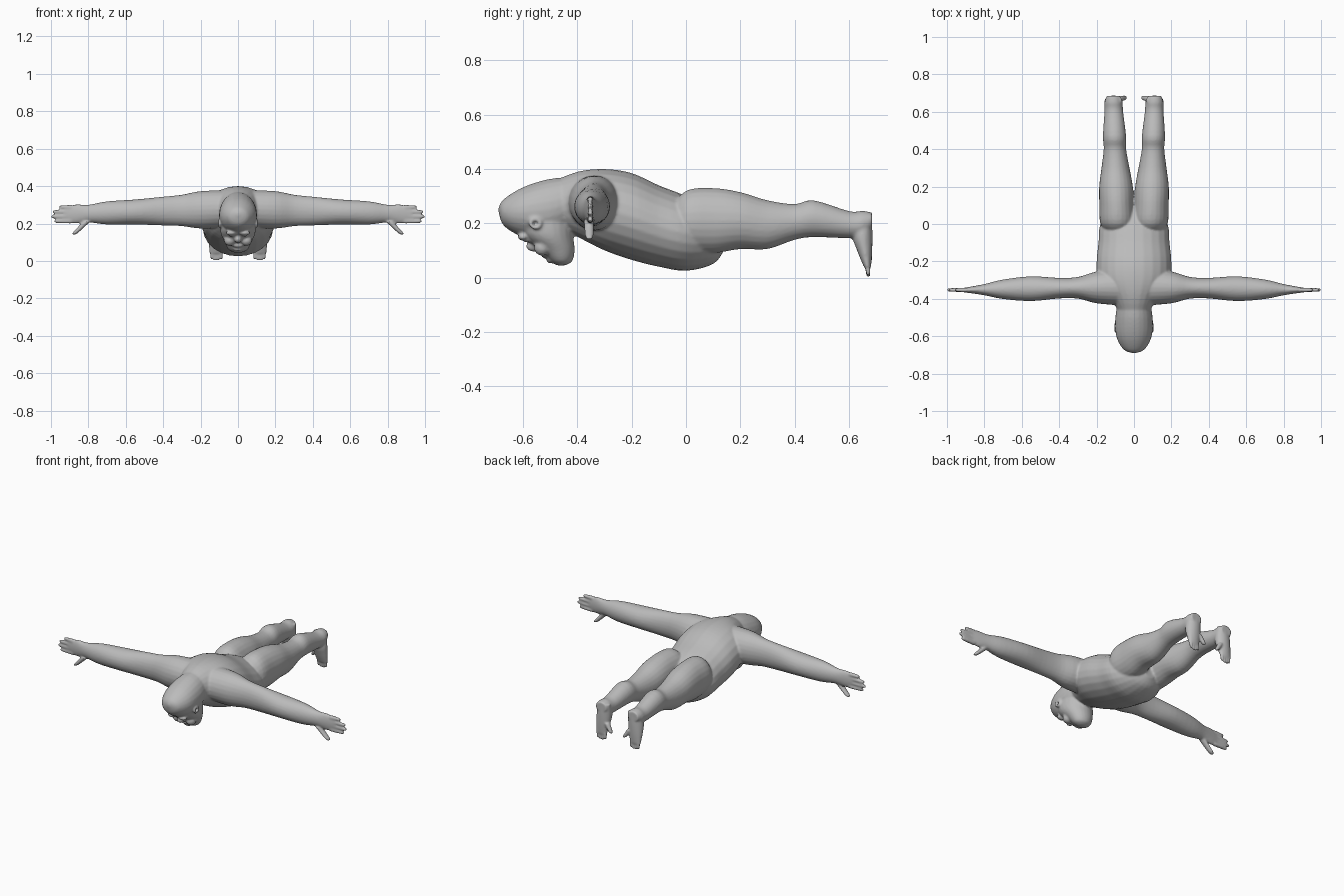
import bpy, bmesh, math
from mathutils import Vector

if "Cube" in bpy.data.objects:
    bpy.data.objects.remove(bpy.data.objects["Cube"])

tone = 0.5
grey = (tone, tone, tone, 1)
skin = bpy.data.materials.new("grey skin")
skin.use_nodes = True
skin.diffuse_color = grey
skin.node_tree.nodes["Principled BSDF"].inputs["Base Color"].default_value = grey

bm = bmesh.new()


def curve_through(stations, steps):
    """Smooth every column of the stations with a Catmull-Rom curve."""
    last = len(stations) - 1
    rows = []
    for i in range(last):
        before, after = stations[max(i - 1, 0)], stations[min(i + 2, last)]
        for step in range(steps):
            t = step / steps
            rows.append([b + t / 2 * (c - a + t * (2 * a - 5 * b + 4 * c - d + t * (3 * (b - c) + d - a)))
                         for a, b, c, d in zip(before, stations[i], stations[i + 1], after)])
    return rows + [stations[last]]


def tube(axis, stations, side=1, sides=24, steps=4):
    """Skin ellipses given as place, then centre and radius on each other axis."""
    first, second = [other for other in range(3) if other != axis]
    rings = []
    for place, centre_a, radius_a, centre_b, radius_b in curve_through(stations, steps):
        ring = []
        for k in range(sides):
            angle = math.tau * k / sides
            point = Vector()
            point[axis] = place
            point[first] = centre_a + radius_a * math.cos(angle)
            point[second] = centre_b + radius_b * math.sin(angle)
            point.x *= side
            ring.append(bm.verts.new(point))
        rings.append(ring)
    for ring, following in zip(rings, rings[1:]):
        for k in range(sides):
            bm.faces.new((ring[k - 1], ring[k], following[k], following[k - 1]))
    bm.faces.new(rings[0])
    bm.faces.new(rings[-1])


def span(low, high):
    """Centre and radius between two limits."""
    return (low + high) / 2, (high - low) / 2


def blob(centre, size, side=1, bands=10):
    """Ellipsoid."""
    x, y, z = centre
    width, depth, height = size
    rows = []
    for band in range(bands):
        angle = math.pi * (band + .5) / bands
        swell = math.sin(angle)
        rows.append((x - width * math.cos(angle), y, depth * swell, z, height * swell))
    tube(0, rows, side, sides=16, steps=1)


def digit(axis, start, end, radius, side):
    """Finger or toe, slimmer towards a rounded tip."""
    first, second = [other for other in range(3) if other != axis]
    rows = []
    for along in (0, .3, .6, .9, 1):
        point = Vector(start).lerp(Vector(end), along)
        size = radius * (1 - along / 4 - along ** 20 / 2)
        rows.append((point[axis], point[first], size, point[second], size))
    tube(axis, rows, side, sides=16)


# Torso: place along y, half width, underside, back
torso = [(-.5, .07, .2, .35), (-.4, .12, .15, .39), (-.3, .19, .1, .4), (-.2, .2, .065, .385),
         (-.1, .19, .04, .34), (0, .18, .025, .3), (.1, .12, .05, .24), (.14, .04, .1, .18)]
# Skull and nape, in the same order
skull = [(-.69, .01, .24, .26), (-.67, .057, .19, .29), (-.6, .095, .15, .333),
         (-.5, .1, .14, .364), (-.4, .08, .2, .37)]
for outline in (torso, skull):
    tube(1, [(y, 0, width, *span(low, high)) for y, width, low, high in outline])

# Jaw: height, half width, face side, throat side
jaw = [(.24, .09, -.64, -.41), (.16, .095, -.61, -.415), (.1, .072, -.54, -.41),
       (.06, .05, -.5, -.42), (.045, .02, -.475, -.445)]
tube(2, [(z, 0, width, *span(face, throat)) for z, width, face, throat in jaw])

# Nose and lips
blob((0, -.56, .115), (.02, .03, .02))
blob((0, -.52, .083), (.03, .014, .012))
blob((0, -.5, .063), (.026, .013, .011))

# Arm and palm: place along x, depth radius, height radius
arm = [(.06, .1, .1), (.2, .085, .1), (.3, .058, .084), (.4, .055, .077), (.55, .066, .067),
       (.7, .052, .062), (.8, .03, .047), (.87, .018, .051), (.93, .009, .035)]
# Buttock, thigh, calf and heel: place along y, width radius, height radius, centre height
leg = [(-.06, .04, .05, .2), (0, .089, .11, .21), (.1, .092, .12, .21), (.2, .09, .105, .21),
       (.3, .075, .09, .195), (.4, .06, .066, .205), (.47, .062, .068, .217),
       (.6, .05, .05, .195), (.65, .048, .048, .198), (.685, .036, .03, .21)]
# Hanging foot: height, width radius, instep, sole
foot = [(.23, .04, .64, .685), (.16, .048, .613, .687), (.1, .044, .63, .686), (.04, .036, .655, .682)]

for side in (1, -1):
    # Brow, eye, cheek and ear rim
    blob((.035, -.6, .15), (.03, .02, .014), side)
    blob((.036, -.585, .14), (.014, .014, .012), side)
    blob((.045, -.53, .11), (.03, .03, .03), side)
    for k in range(12):
        angle = math.tau * k / 12
        blob((.1, -.555 + .018 * math.cos(angle), .2 + .016 * math.sin(angle)), (.008, .007, .007), side)

    tube(0, [(x, -.335 - x / 50, depth, .28 - x / 30, height) for x, depth, height in arm], side)
    tube(1, [(y, .09 + .03 * y, width, centre, height) for y, width, height, centre in leg], side)
    tube(2, [(z, .12 - .07 * z, width, *span(instep, sole)) for z, width, instep, sole in foot], side)

    # Fingers and toes fan out evenly
    for spread in (-1.5, -.5, .5, 1.5):
        tip = 1 - .013 * spread ** 2 - .009 * spread
        height = .25 + spread / 40
        digit(0, (.89, -.353, height), (tip, -.352, height), .013, side)
        toe = .115 + spread / 60
        digit(2, (toe, .668, .05), (toe, .672, spread ** 2 / 300), .0105, side)

    # Thumb and thumb-like big toe
    digit(2, (.81, -.358, .21), (.88, -.356, .14), .02, side)
    digit(2, (.08, .668, .115), (.044, .676, .058), .017, side)

bmesh.ops.recalc_face_normals(bm, faces=bm.faces)
mesh = bpy.data.meshes.new("body")
bm.to_mesh(mesh)
bm.free()
mesh.materials.append(skin)
body = bpy.data.objects.new("body", mesh)
bpy.context.collection.objects.link(body)

# Fuse all parts into one soft skin
fuse = body.modifiers.new("fuse", "REMESH")
fuse.mode = "VOXEL"
fuse.voxel_size = .006
fuse.use_smooth_shade = True
soften = body.modifiers.new("soften", "SMOOTH")
soften.factor = .5
soften.iterations = 5
